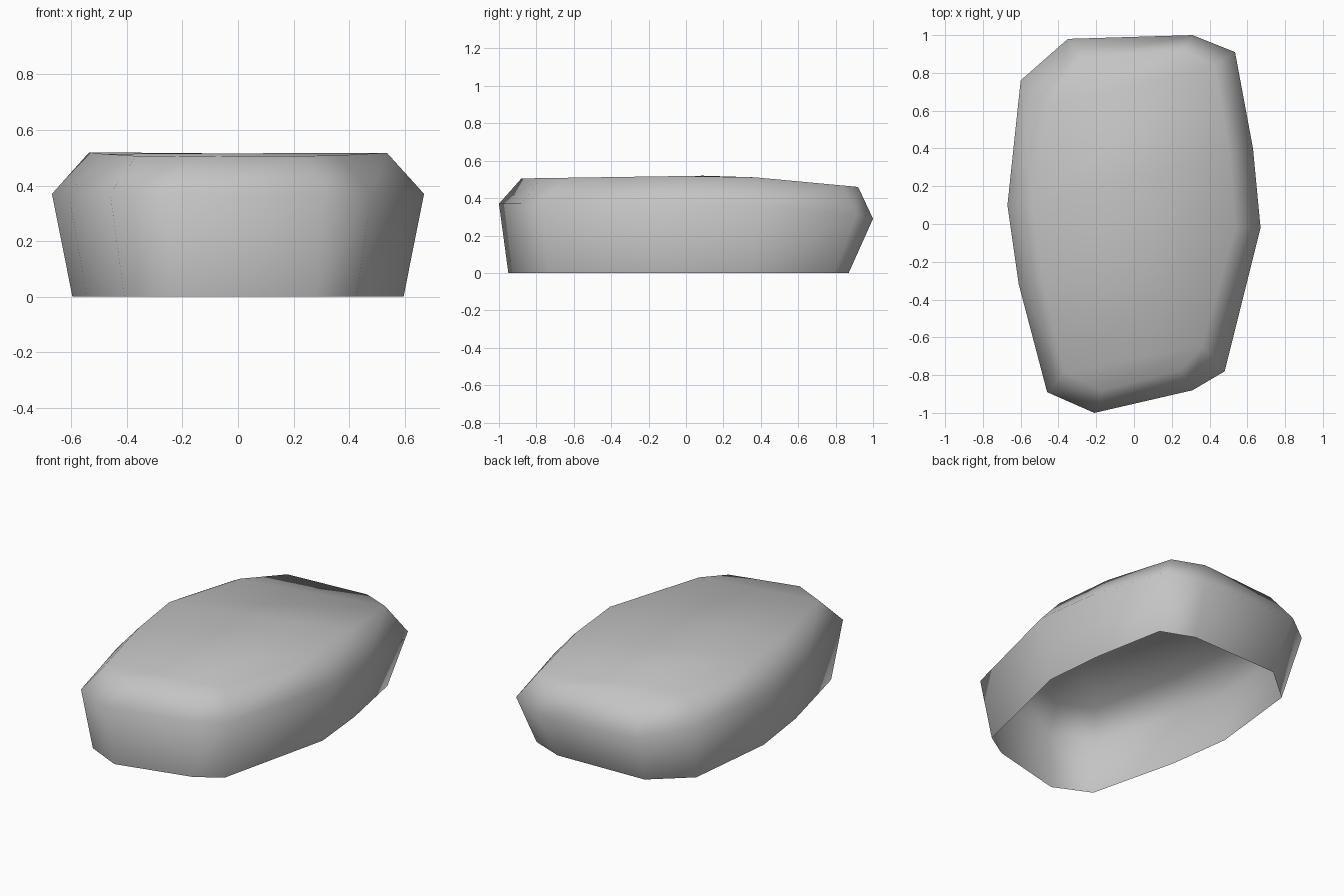
import bpy
import bmesh

cube = bpy.data.objects.get("Cube")
if cube:
    bpy.data.objects.remove(cube, do_unlink=True)

# Stone colour
grey = bpy.data.materials.new("stone_grey")
grey.use_nodes = True
grey.diffuse_color = (0.55, 0.55, 0.55, 1)
shader = grey.node_tree.nodes["Principled BSDF"]
shader.inputs["Base Color"].default_value = grey.diffuse_color
shader.inputs["Roughness"].default_value = 0.9

# Widest outline, counter-clockwise: x, y, height, extra shrink of the top corner
outline = [
    (-0.21, -1.0, 0.37, 1), (0.31, -0.88, 0.37, 1), (0.48, -0.78, 0.37, 0.94),
    (0.67, -0.02, 0.37, 1), (0.63, 0.4, 0.36, 1), (0.535, 0.91, 0.31, 1),
    (0.31, 1.0, 0.29, 1), (-0.35, 0.98, 0.31, 0.97), (-0.6, 0.76, 0.37, 0.9),
    (-0.67, 0.1, 0.37, 1), (-0.61, -0.32, 0.37, 1), (-0.46, -0.89, 0.37, 1),
]


def top_height(y):
    """Crown rises gently from the front, then slopes down to the back."""
    if y < 0.25:
        return 0.522 + 0.015 * (y - 0.25)
    return 0.522 - 0.093 * (y - 0.25)


def base_point(x, y, z, k):
    return x * 0.89, y * (0.95 if y < 0 else 0.87), 0


def waist_point(x, y, z, k):
    return x, y, z


def top_point(x, y, z, k):
    ty = y * k * (0.88 if y < 0 else 0.92)
    return x * k * 0.8, ty, top_height(ty)


# Rings of the boulder, open underneath
bm = bmesh.new()
rings = [[bm.verts.new(make(*p)) for p in outline]
         for make in (base_point, waist_point, top_point)]
n = len(outline)
for low, high in zip(rings, rings[1:]):
    for i in range(n):
        j = (i + 1) % n
        bm.faces.new((low[i], low[j], high[j], high[i]))

# Crown, laid in strips from side to side
crown = rings[-1]
for a in range(1, n // 2):
    if a == 1:
        strip = (0, 1, 2, n - 1)
    else:
        strip = (n + 1 - a, a, a + 1, n - a)
    bm.faces.new([crown[i] for i in strip])

for face in bm.faces:
    face.smooth = True

mesh = bpy.data.meshes.new("boulder")
bm.to_mesh(mesh)
bm.free()
mesh.materials.append(grey)
boulder = bpy.data.objects.new("boulder", mesh)
bpy.context.collection.objects.link(boulder)
